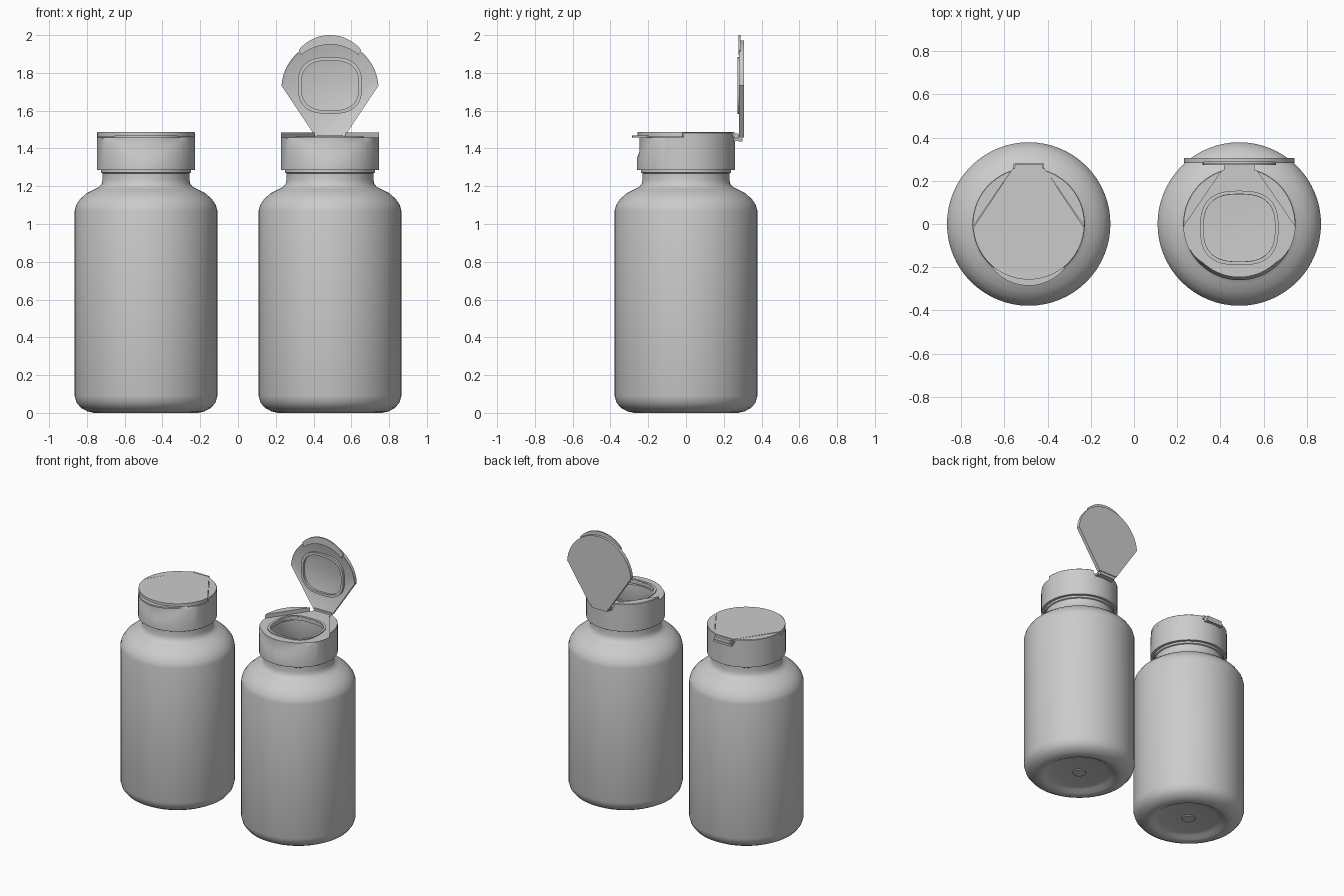
import bpy, bmesh
from math import sin, cos, pi, radians, copysign

if "Cube" in bpy.data.objects:
    bpy.data.objects.remove(bpy.data.objects["Cube"])


def finish(bm, name):
    bmesh.ops.remove_doubles(bm, verts=bm.verts, dist=1e-5)
    bmesh.ops.recalc_face_normals(bm, faces=bm.faces)
    me = bpy.data.meshes.new(name)
    bm.to_mesh(me)
    bm.free()
    ob = bpy.data.objects.new(name, me)
    bpy.context.collection.objects.link(ob)
    return ob


def grid(name, rings):
    """Solid or tube skinned through closed rings, first ring joined to last."""
    bm = bmesh.new()
    rows = [[bm.verts.new(p) for p in r] for r in rings]
    n = len(rows[0])
    for a, b in zip(rows, rows[1:] + rows[:1]):
        for i in range(n):
            j = (i + 1) % n
            bm.faces.new((a[i], a[j], b[j], b[i]))
    return finish(bm, name)


def lathe(name, profile, n=64):
    bm = bmesh.new()
    rows = [[bm.verts.new((r * cos(2 * pi * i / n), r * sin(2 * pi * i / n), z))
             for i in range(n)] for r, z in profile]
    closed = profile[0][0] > 0
    for a, b in zip(rows, rows[1:] + (rows[:1] if closed else [])):
        for i in range(n):
            j = (i + 1) % n
            bm.faces.new((a[i], a[j], b[j], b[i]))
    bmesh.ops.dissolve_degenerate(bm, dist=1e-6, edges=bm.edges)
    return finish(bm, name)


def prism(name, outline, z0, z1, rim=0, depth=0):
    """Extruded outline; rim/depth sink a panel into the underside."""
    bm = bmesh.new()
    base = bm.faces.new([bm.verts.new((x, y, z0)) for x, y in outline])
    top = bmesh.ops.extrude_face_region(bm, geom=[base], use_keep_orig=True)["geom"]
    for v in top:
        if isinstance(v, bmesh.types.BMVert):
            v.co.z = z1
    bmesh.ops.recalc_face_normals(bm, faces=bm.faces)
    if rim:
        bmesh.ops.inset_region(bm, faces=[base], thickness=rim)
        for v in base.verts:
            v.co.z += depth
    return finish(bm, name)


def oval(a, b, n=64, e=2.7, cy=-0.018):
    pts = []
    for i in range(n):
        c, s = cos(2 * pi * i / n), sin(2 * pi * i / n)
        pts.append((copysign(a * abs(c) ** (2 / e), c),
                    cy + copysign(b * abs(s) ** (2 / e), s)))
    return pts


def oval_ring(name, a, b, w, z0, z1):
    out, inn = oval(a, b), oval(a - w, b - w)
    return grid(name, [[(x, y, z) for x, y in o]
                       for o, z in ((out, z0), (out, z1), (inn, z1), (inn, z0))])


def activate(ob):
    bpy.ops.object.select_all(action='DESELECT')
    ob.select_set(True)
    bpy.context.view_layer.objects.active = ob


def smooth(ob, deg=35):
    activate(ob)
    bpy.ops.object.shade_smooth_by_angle(angle=radians(deg))


def cut(ob, cutter):
    m = ob.modifiers.new("cut", 'BOOLEAN')
    m.operation, m.solver, m.object = 'DIFFERENCE', 'EXACT', cutter
    activate(ob)
    bpy.ops.object.modifier_apply(modifier=m.name)
    bpy.data.objects.remove(cutter)


def join(name, parts):
    activate(parts[0])
    for p in parts:
        p.select_set(True)
    bpy.ops.object.join()
    parts[0].name = name
    return parts[0]


# Bottle: outside from the dimpled base up, over the mouth, and down inside
bottle = lathe("bottle", [
    (0, .022), (.045, .022), (.048, .028), (.19, .028), (.225, .02), (.25, .004),
    (.275, 0), (.31, .008), (.345, .027), (.368, .055), (.378, .09),
    (.378, 1.07), (.37, 1.1), (.348, 1.133), (.315, 1.162), (.275, 1.183),
    (.248, 1.196), (.235, 1.212), (.23, 1.235), (.23, 1.268), (.238, 1.272),
    (.238, 1.29), (.215, 1.292), (.215, 1.42), (.19, 1.42), (.19, 1.22),
    (.22, 1.185), (.3, 1.145), (.355, 1.07), (.355, .09), (.32, .055), (.25, .045), (0, .045)])
smooth(bottle, 45)

# Cap shell with lid seat, pouring hole and thumb scoop cut away
cap = lathe("cap", [(0, 1.485), (.257, 1.485), (.26, 1.482), (.26, 1.285),
                    (.24, 1.285), (.24, 1.435), (0, 1.435)])
seat = [(-.4, -.4), (.4, -.4), (.4, -.018), (.262, -.018), (.078, .25), (.078, .3),
        (-.078, .3), (-.078, .25), (-.262, -.018), (-.4, -.018)]
cut(cap, prism("seat_cutter", seat, 1.457, 1.6))
cut(cap, prism("hole_cutter", oval(.165, .155), 1.3, 1.6))
rings = [[], [], [], []]
scoop = bmesh.new()
cols = []
for i in range(33):
    t = -1 + i / 16
    a = -pi / 2 + t * radians(62)
    zb = 1.447 - .1 * (.5 + .5 * cos(pi * t)) ** .85
    sec = [(.2605, zb), (.246, zb + .035), (.246, 1.52), (.33, 1.52), (.33, zb)]
    cols.append([scoop.verts.new((r * cos(a), r * sin(a), z)) for r, z in sec])
for p, q in zip(cols, cols[1:]):
    for k in range(5):
        m = (k + 1) % 5
        scoop.faces.new((p[k], p[m], q[m], q[k]))
scoop.faces.new(cols[0])
scoop.faces.new(cols[-1])
cut(cap, finish(scoop, "scoop_cutter"))
smooth(cap)

# Raised rim around the pouring hole
hole_rim = oval_ring("hole_rim", .181, .172, .016, 1.44, 1.464)
smooth(hole_rim)

# Hinge strap at the back of the cap
hinge = prism("hinge", [(-.07, .24), (.07, .24), (.07, .28), (-.07, .28)], 1.44, 1.456)

# Lid: plate with sunken underside, thumb lip, sealing plug and hinge tab
arc = [(.257 * cos(radians(d)), .257 * sin(radians(d)))
       for d in [-176 + 172 * i / 40 for i in range(41)]]
plate = prism("lid_plate", arc + [(.074, .256), (-.074, .256)], 1.461, 1.486, .012, .007)
lip_arc = [(.2135 * cos(radians(d)), -.0715 + .2135 * sin(radians(d)))
           for d in [-141 + 102 * i / 24 for i in range(25)]]
lip_back = [(.235 * cos(radians(d)), .235 * sin(radians(d)))
            for d in [-50 - 80 * i / 20 for i in range(21)]]
lip = prism("lid_lip", lip_arc + lip_back, 1.457, 1.468)
plug = oval_ring("lid_plug", .17, .15, .018, 1.452, 1.472)
tab = prism("hinge_tab", [(-.07, .245), (.07, .245), (.062, .277), (-.062, .277)], 1.457, 1.48)
lid = join("lid", [plate, lip, plug, tab])
smooth(lid)

# Left bottle is closed, right bottle stands with its lid flipped up
for ob in (bottle, cap, hole_rim, hinge, lid):
    twin = ob.copy()
    twin.name = ob.name + "_open"
    bpy.context.collection.objects.link(twin)
    ob.location.x, twin.location.x = -.487, .487
    if ob is lid:
        twin.rotation_euler.x = -pi / 2
        twin.location = (.487, -1.18, 1.715)
